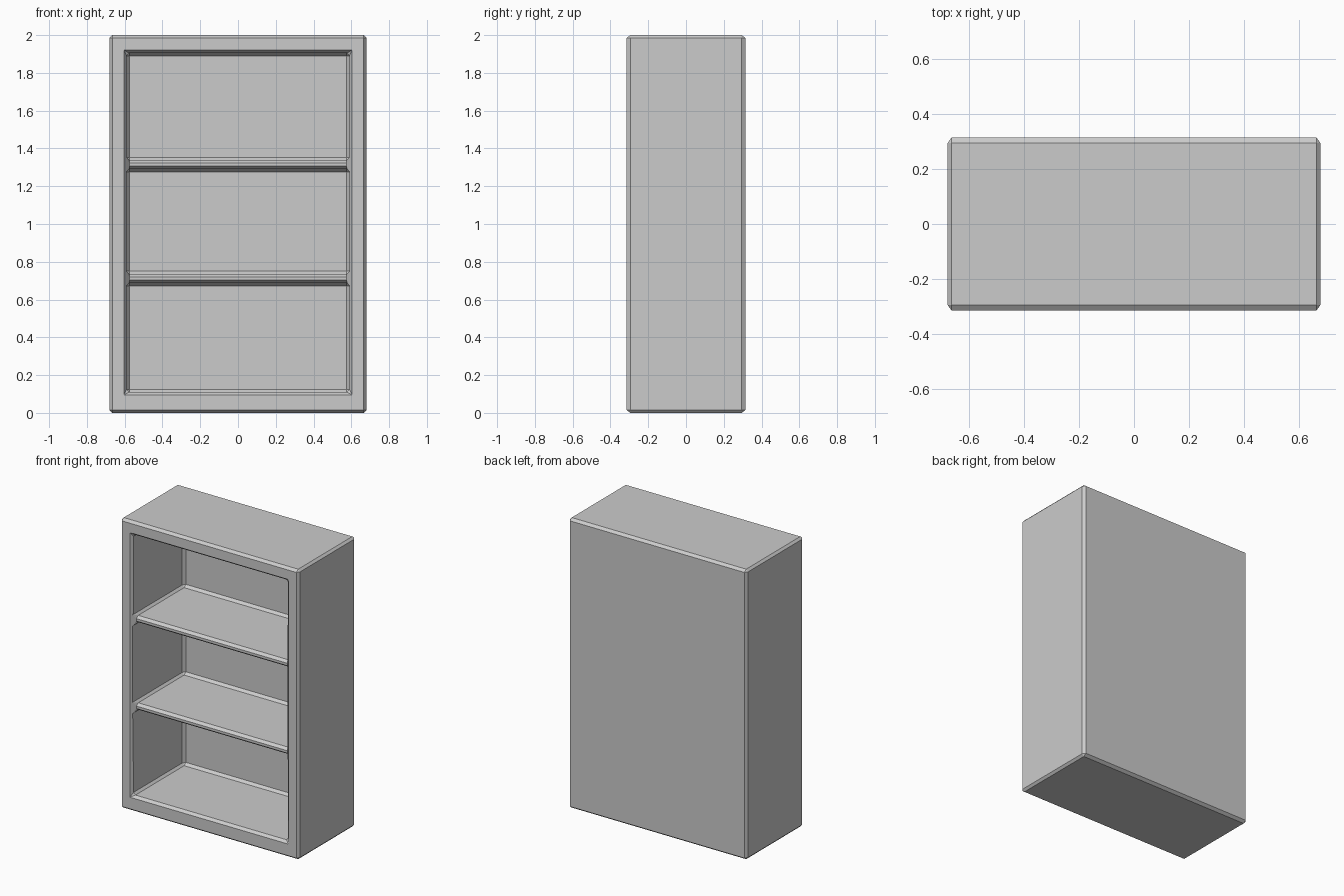
import bpy
import bmesh
from mathutils import Vector

default_cube = bpy.data.objects.get("Cube")
if default_cube:
    bpy.data.objects.remove(default_cube, do_unlink=True)

# Local scale keeps the edge chamfers deeper along y than along x and z
SCALE = Vector((0.72, 1.0, 0.75))
WIDTH, DEPTH, HEIGHT = 1.36, 0.63, 2.0
INNER_X, INNER_BACK, SHELF_FRONT = 0.59, 0.255, -0.285
FLOOR, CEILING = 0.11, 1.905
SHELVES = [(0.688, 0.735), (1.291, 1.338)]

grey = bpy.data.materials.new("Plain Grey")
grey.use_nodes = True
colour = (0.6, 0.6, 0.6, 1)
grey.diffuse_color = colour
grey.node_tree.nodes["Principled BSDF"].inputs["Base Color"].default_value = colour


def extrude_profile(name, profile, half_width):
    """Extrude a side (y, z) outline symmetrically along x."""
    bm = bmesh.new()
    verts = [bm.verts.new((-half_width / SCALE.x, y, z / SCALE.z)) for y, z in profile]
    face = bm.faces.new(verts)
    result = bmesh.ops.extrude_face_region(bm, geom=[face], use_keep_orig=True)
    moved = [g for g in result["geom"] if isinstance(g, bmesh.types.BMVert)]
    bmesh.ops.translate(bm, verts=moved, vec=(2 * half_width / SCALE.x, 0, 0))
    bmesh.ops.recalc_face_normals(bm, faces=bm.faces)
    mesh = bpy.data.meshes.new(name)
    bm.to_mesh(mesh)
    bm.free()
    mesh.materials.append(grey)
    obj = bpy.data.objects.new(name, mesh)
    obj.scale = SCALE
    bpy.context.collection.objects.link(obj)
    return obj


# Closed outer case
front, back = -DEPTH / 2, DEPTH / 2
case = extrude_profile("bookcase", [(front, 0), (back, 0), (back, HEIGHT), (front, HEIGHT)],
                       WIDTH / 2)

# Hollow interior, shaped like a comb so that the shelves remain
outline = [(front - 0.1, FLOOR), (INNER_BACK, FLOOR)]
for under, top in SHELVES:
    outline += [(INNER_BACK, under), (SHELF_FRONT, under),
                (SHELF_FRONT, top), (INNER_BACK, top)]
outline += [(INNER_BACK, CEILING), (front - 0.1, CEILING)]
cutter = extrude_profile("interior_cutter", outline, INNER_X)
cutter.hide_render = True
cutter.hide_set(True)

hollow = case.modifiers.new("Hollow", "BOOLEAN")
hollow.operation = "DIFFERENCE"
hollow.solver = "EXACT"
hollow.object = cutter

# Chamfer every edge, inside corners included
chamfer = case.modifiers.new("Chamfer", "BEVEL")
chamfer.width = 0.02
chamfer.segments = 1
chamfer.limit_method = "ANGLE"
chamfer.use_clamp_overlap = True
